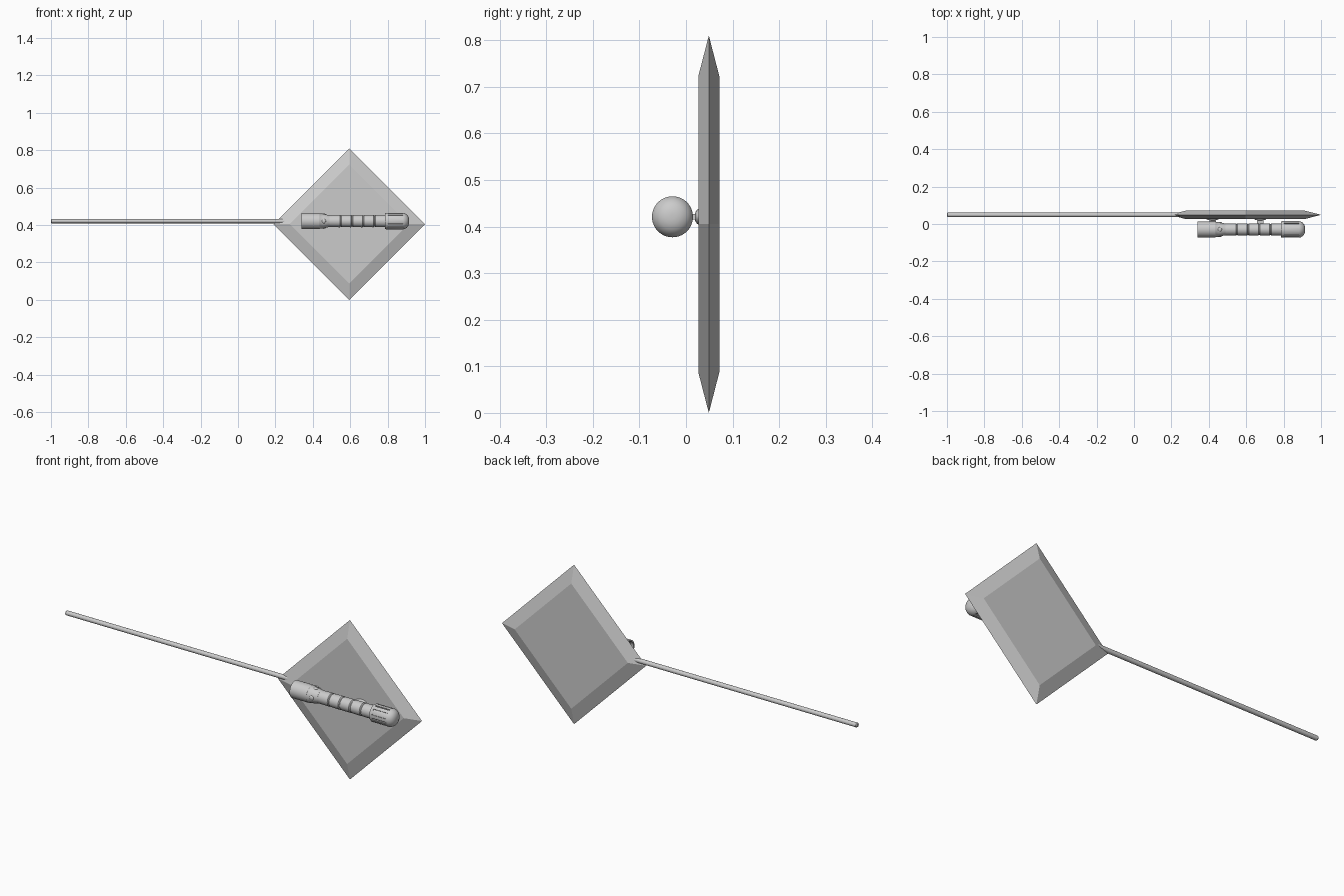
import bpy, bmesh, math
from mathutils import Vector

if "Cube" in bpy.data.objects:
    bpy.data.objects.remove(bpy.data.objects["Cube"])

HILT_Y, HILT_Z = -0.029, 0.421


def make(name, bm, smooth=True):
    bmesh.ops.recalc_face_normals(bm, faces=bm.faces)
    me = bpy.data.meshes.new(name)
    bm.to_mesh(me)
    bm.free()
    ob = bpy.data.objects.new(name, me)
    bpy.context.collection.objects.link(ob)
    bpy.ops.object.select_all(action='DESELECT')
    ob.select_set(True)
    bpy.context.view_layer.objects.active = ob
    if smooth:
        bpy.ops.object.shade_smooth_by_angle(angle=math.radians(35))
    return ob


def lathe(name, profile, y, z, n=32):
    """Spin (x, radius) points about an axis along x."""
    bm = bmesh.new()
    rings = []
    for x, r in profile:
        rings.append([bm.verts.new((x, y + r * math.cos(2 * math.pi * i / n),
                                    z + r * math.sin(2 * math.pi * i / n))) for i in range(n)])
    for a, b in zip(rings, rings[1:]):
        for i in range(n):
            j = (i + 1) % n
            bm.faces.new((a[i], a[j], b[j], b[i]))
    bm.faces.new(rings[0])
    bm.faces.new(rings[-1])
    return make(name, bm)


def ellipsoid(name, loc, size):
    bm = bmesh.new()
    bmesh.ops.create_uvsphere(bm, u_segments=20, v_segments=12, radius=1)
    bmesh.ops.scale(bm, vec=size, verts=bm.verts)
    bmesh.ops.translate(bm, vec=loc, verts=bm.verts)
    return make(name, bm)


# Diamond plate with bevelled rim
bm = bmesh.new()
layers = []
for y, r in ((0.0265, 0.318), (0.049, 0.405), (0.0715, 0.318)):
    layers.append([bm.verts.new((0.595 + r * dx, y, 0.405 + r * dz))
                   for dx, dz in ((1, 0), (0, 1), (-1, 0), (0, -1))])
for a, b in zip(layers, layers[1:]):
    for i in range(4):
        j = (i + 1) % 4
        bm.faces.new((a[i], a[j], b[j], b[i]))
bm.faces.new(layers[0])
bm.faces.new(layers[-1])
make("diamond_plate", bm, False)

# Long rod running into the plate's corner
lathe("rod", [(-1, 0.008), (-0.996, 0.0115), (0.32, 0.0115)], 0.049, 0.421, 20)

# Hilt: wide collar, tapering shoulder
lathe("hilt_collar", [(0.355, 0.034), (0.34, 0.036), (0.34, 0.043), (0.435, 0.043),
                      (0.439, 0.040), (0.455, 0.039), (0.475, 0.034), (0.49, 0.031)],
      HILT_Y, HILT_Z)

# Ribbed grip: slightly flared segments separated by small steps
grip = []
edges = [0.485, 0.55, 0.61, 0.67, 0.73, 0.80]
for a, b in zip(edges, edges[1:]):
    grip += [(a, 0.029), (a + 0.004, 0.032), (b - 0.005, 0.033), (b - 0.001, 0.029)]
lathe("hilt_grip", grip, HILT_Y, HILT_Z)

# Pommel with rounded end
prof = [(0.785, 0.030), (0.787, 0.042), (0.791, 0.044), (0.884, 0.044), (0.892, 0.042),
        (0.902, 0.036), (0.909, 0.028), (0.914, 0.016), (0.915, 0.005)]
pommel = lathe("pommel", prof, HILT_Y, HILT_Z, 48)

# Lengthwise slots cut around the pommel
bm = bmesh.new()
for k in range(12):
    a = 2 * math.pi * (k + 0.5) / 12
    out = Vector((0, math.cos(a), math.sin(a)))
    side = Vector((0, -math.sin(a), math.cos(a)))
    vs = bmesh.ops.create_cube(bm, size=1)["verts"]
    for v in vs:
        c = v.co.copy()
        v.co = (Vector((0.842, HILT_Y, HILT_Z)) + Vector((c.x * 0.080, 0, 0))
                + side * (c.y * 0.006) + out * (0.046 + c.z * 0.014))
cutter = make("slot_cutter", bm, False)
cutter.hide_render = True
cutter.hide_set(True)
mod = pommel.modifiers.new("slots", 'BOOLEAN')
mod.operation = 'DIFFERENCE'
mod.solver = 'EXACT'
mod.object = cutter

# Buttons around the shoulder
for k in range(4):
    a = math.pi / 2 * k
    cy, cz = math.cos(a), math.sin(a)
    t = 0.0055 if k % 2 else 0.012
    ellipsoid("button_%d" % k, (0.458, HILT_Y + 0.035 * cy, HILT_Z + 0.035 * cz),
              (0.012, 0.006 if k % 2 == 0 else 0.012, 0.012 if k % 2 == 0 else 0.006))

# Small mounts between hilt and plate
for name, x in (("mount_front", 0.42), ("mount_rear", 0.675)):
    ellipsoid(name, (x, 0.0285, HILT_Z), (0.033, 0.010, 0.017))
    bm = bmesh.new()
    bmesh.ops.create_cube(bm, size=1)
    bmesh.ops.scale(bm, vec=(0.035, 0.028, 0.012), verts=bm.verts)
    bmesh.ops.translate(bm, vec=(x, 0.012, HILT_Z), verts=bm.verts)
    make(name + "_post", bm, False)
